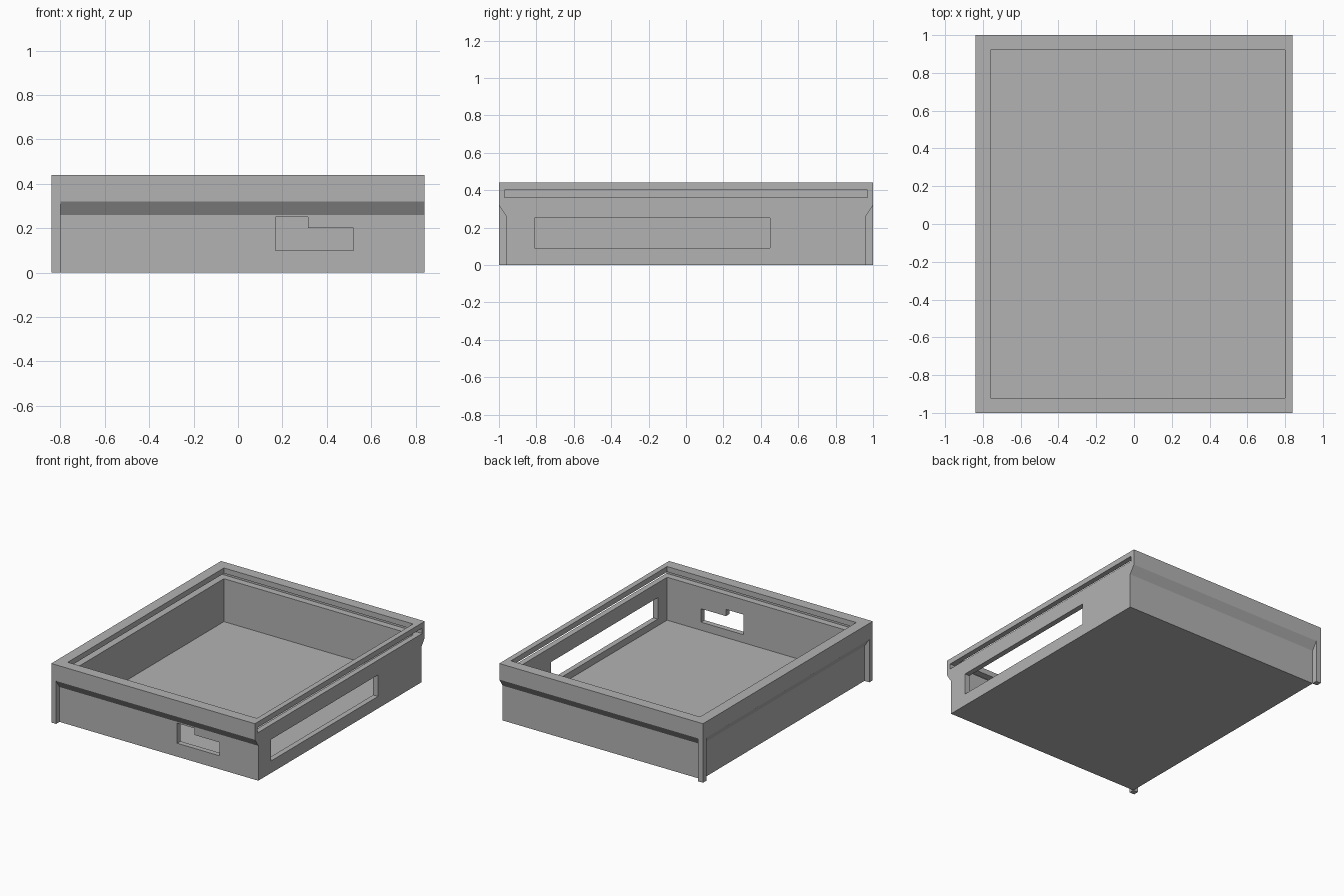
import bpy
import bmesh

cube = bpy.data.objects.get("Cube")
if cube:
    bpy.data.objects.remove(cube, do_unlink=True)

grey = bpy.data.materials.new("mid_grey")
grey.use_nodes = True
COLOUR = (0.45, 0.45, 0.45, 1)
grey.diffuse_color = COLOUR
grey.node_tree.nodes["Principled BSDF"].inputs["Base Color"].default_value = COLOUR


def loft(name, rings):
    """Closed solid through stacked rings of equal point count."""
    bm = bmesh.new()
    loops = [[bm.verts.new(p) for p in ring] for ring in rings]
    n = len(loops[0])
    bm.faces.new(loops[0])
    bm.faces.new(loops[-1])
    for low, high in zip(loops, loops[1:]):
        for i in range(n):
            j = (i + 1) % n
            bm.faces.new((low[i], low[j], high[j], high[i]))
    bmesh.ops.recalc_face_normals(bm, faces=bm.faces)
    mesh = bpy.data.meshes.new(name)
    bm.to_mesh(mesh)
    bm.free()
    mesh.materials.append(grey)
    obj = bpy.data.objects.new(name, mesh)
    bpy.context.collection.objects.link(obj)
    return obj


def rect(x0, x1, y0, y1, z):
    return [(x0, y0, z), (x1, y0, z), (x1, y1, z), (x0, y1, z)]


def box(name, x0, x1, y0, y1, z0, z1):
    return loft(name, [rect(x0, x1, y0, y1, z) for z in (z0, z1)])


def cut(target, cutter):
    cutter.hide_render = True
    mod = target.modifiers.new("cut", 'BOOLEAN')
    mod.operation = 'DIFFERENCE'
    mod.solver = 'EXACT'
    mod.object = cutter
    bpy.context.view_layer.objects.active = target
    bpy.ops.object.modifier_apply(modifier=mod.name)
    bpy.data.objects.remove(cutter, do_unlink=True)


# Tray body: narrow walls flaring into a wider rim on three sides
W, D, H, T = 0.84, 1.0, 0.44, 0.04
LIP_LOW, LIP_HIGH = 0.26, 0.32
tray = loft("tray_body", [
    rect(-W + T, W, -D + T, D - T, 0),
    rect(-W + T, W, -D + T, D - T, LIP_LOW),
    rect(-W, W, -D, D, LIP_HIGH),
    rect(-W, W, -D, D, H)])

# Inner cavity, lid groove open on one side, and side window
cut(tray, box("cavity_cutter", -0.76, 0.80, -0.92, 0.92, T, 0.6))
cut(tray, box("lid_groove_cutter", -0.81, 1.0, -0.97, 0.97, 0.36, 0.40))
cut(tray, box("side_window_cutter", 0.70, 1.0, -0.81, 0.45, 0.09, 0.25))

# Stepped port in the front wall
port = [(0.17, 0.10), (0.52, 0.10), (0.52, 0.20),
        (0.315, 0.20), (0.315, 0.25), (0.17, 0.25)]
cut(tray, loft("front_port_cutter",
               [[(x, y, z) for x, z in port] for y in (-1.1, -0.85)]))

# Corner legs under the rim
for name, y in (("front_leg", -D), ("back_leg", D - T)):
    box(name, -W, -W + T, y, y + T, 0, LIP_HIGH)
